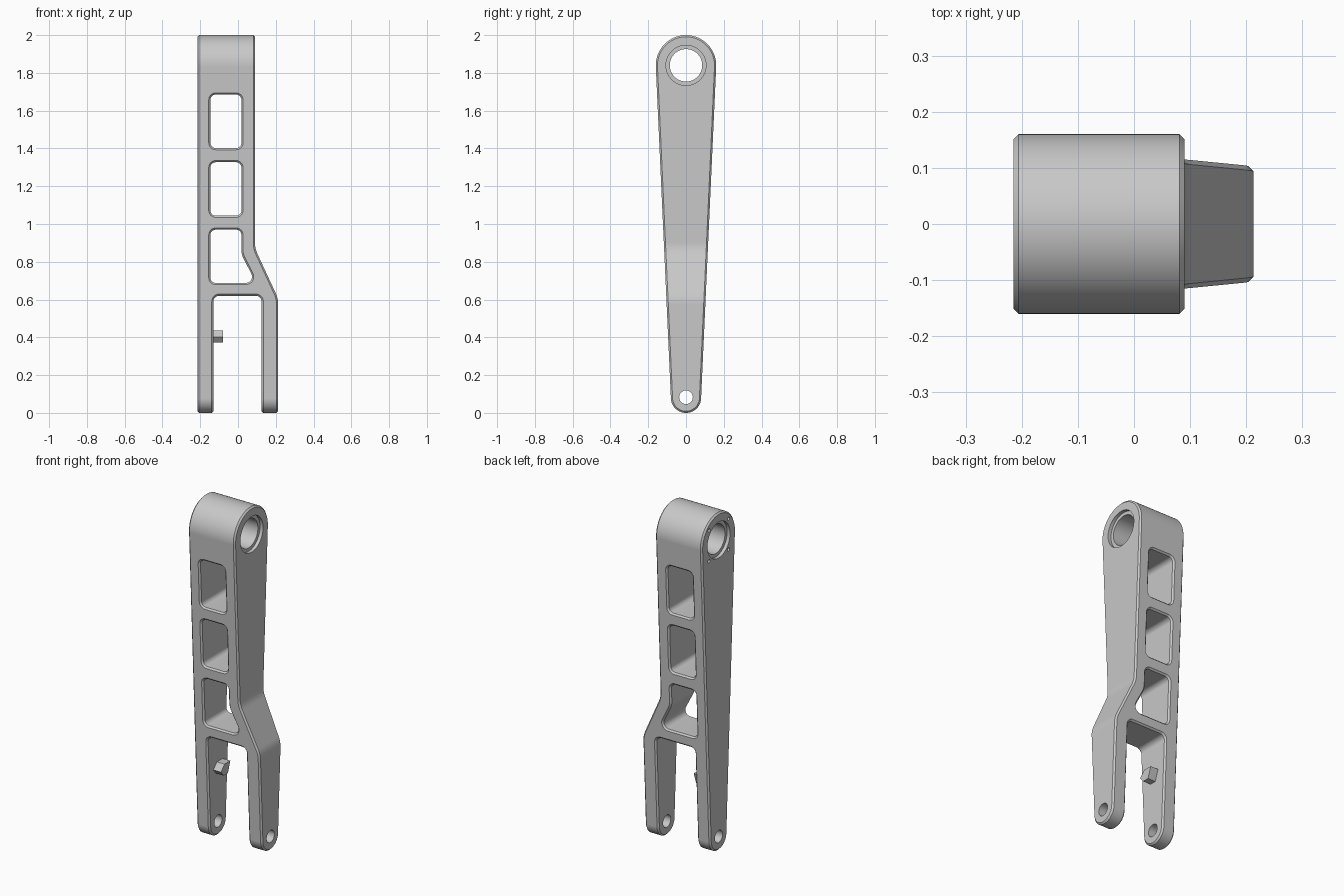
import bpy
import math
from mathutils import Matrix, Vector

cube = bpy.data.objects.get("Cube")
if cube:
    bpy.data.objects.remove(cube, do_unlink=True)

metal = bpy.data.materials.new("satin_grey_metal")
metal.use_nodes = True
GREY = (0.58, 0.58, 0.58, 1)
metal.diffuse_color = GREY
metal.node_tree.nodes["Principled BSDF"].inputs["Base Color"].default_value = GREY


def fillet(corners, steps=8):
    """Round each (x, z, radius) corner of a closed outline."""
    out = []
    for i, (x, z, r) in enumerate(corners):
        p = Vector((x, z))
        if r == 0:
            out.append(p)
            continue
        u = (Vector(corners[i - 1][:2]) - p).normalized()
        v = (Vector(corners[(i + 1) % len(corners)][:2]) - p).normalized()
        half = u.angle(v) / 2
        centre = p + (u + v).normalized() * r / math.sin(half)
        start = p + u * r / math.tan(half) - centre
        sweep = math.pi - 2 * half
        if u.x * v.y - u.y * v.x > 0:
            sweep = -sweep
        for k in range(steps + 1):
            out.append(centre + Matrix.Rotation(sweep * k / steps, 2) @ start)
    return out


def arc(z, r, a0, a1, steps):
    angles = [a0 + (a1 - a0) * k / steps for k in range(steps + 1)]
    return [Vector((r * math.cos(a), z + r * math.sin(a))) for a in angles]


def prism(name, outline, lo, hi, axis):
    """Extrude an outline along 'x' (outline is y, z) or 'y' (outline is x, z)."""
    def place(p, t):
        return (t, p.x, p.y) if axis == 'x' else (p.x, t, p.y)
    n = len(outline)
    verts = [place(p, t) for t in (lo, hi) for p in outline]
    faces = [range(n), range(n, 2 * n)]
    faces += [(i, (i + 1) % n, n + (i + 1) % n, n + i) for i in range(n)]
    mesh = bpy.data.meshes.new(name)
    mesh.from_pydata(verts, [], [tuple(f) for f in faces])
    obj = bpy.data.objects.new(name, mesh)
    bpy.context.collection.objects.link(obj)
    activate(obj)
    bpy.ops.object.mode_set(mode='EDIT')
    bpy.ops.mesh.select_all(action='SELECT')
    bpy.ops.mesh.normals_make_consistent(inside=False)
    bpy.ops.object.mode_set(mode='OBJECT')
    mesh.materials.append(metal)
    return obj


def activate(obj):
    bpy.ops.object.select_all(action='DESELECT')
    obj.select_set(True)
    bpy.context.view_layer.objects.active = obj


def modify(obj, kind, **settings):
    activate(obj)
    mod = obj.modifiers.new(kind.lower(), kind)
    for key, value in settings.items():
        setattr(mod, key, value)
    bpy.ops.object.modifier_apply(modifier=mod.name)


def combine(obj, tool, operation='DIFFERENCE'):
    modify(obj, 'BOOLEAN', object=tool, operation=operation, solver='EXACT')
    bpy.data.objects.remove(tool, do_unlink=True)


def bore(obj, y, z, r, lo, hi, sides=48):
    hole = [p + Vector((y, 0)) for p in arc(z, r, 0, math.tau, sides)[:-1]]
    combine(obj, prism("bore_cutter", hole, lo, hi, 'x'))


# Tapered side outline, a large round eye above a small one
TOP_Z, TOP_R, LOW_Z, LOW_R = 1.84, 0.16, 0.08, 0.08
tilt = math.asin((TOP_R - LOW_R) / (TOP_Z - LOW_Z))
side = arc(TOP_Z, TOP_R, -tilt, math.pi + tilt, 48)
side += arc(LOW_Z, LOW_R, math.pi + tilt, math.tau - tilt, 32)
arm = prism("swing_arm", side, -0.5, 0.5, 'x')

# Front outline with the offset fork
front = [(-0.215, 2.1, 0), (-0.215, -0.1, 0), (-0.13, -0.1, 0), (-0.13, 0.62, 0.03),
         (0.125, 0.62, 0.03), (0.125, -0.1, 0), (0.213, -0.1, 0), (0.213, 0.605, 0.14),
         (0.09, 0.87, 0.14), (0.09, 2.1, 0)]
combine(arm, prism("front_cutter", fillet(front), -0.6, 0.6, 'y'), 'INTERSECT')

# Lightening windows, the lowest following the fork offset
R = 0.028
windows = [[(-0.146, z, R), (0.018, z, R), (0.018, z + 0.283, R), (-0.146, z + 0.283, R)]
           for z in (1.402, 1.044)]
windows.append([(-0.146, 0.688, R), (0.095, 0.688, 0.033), (0.018, 0.84, 0.09),
                (0.018, 0.97, R), (-0.146, 0.97, R)])
for outline in windows:
    combine(arm, prism("window_cutter", fillet(outline), -0.6, 0.6, 'y'))

# Chamfered rims
modify(arm, 'BEVEL', width=0.009, segments=1, limit_method='ANGLE',
       angle_limit=math.radians(50), use_clamp_overlap=False)

# Main bore with a shallow step at each end, and the fork pin hole
bore(arm, 0, TOP_Z, 0.086, -0.6, 0.6, 64)
bore(arm, 0, TOP_Z, 0.106, -0.6, -0.195, 64)
bore(arm, 0, TOP_Z, 0.106, 0.07, 0.6, 64)
bore(arm, 0, 0.083, 0.036, -0.6, 0.6, 32)

# Four small screw holes on the right face
for k in range(4):
    a = math.radians(45 + 90 * k)
    bore(arm, 0.129 * math.cos(a), TOP_Z + 0.129 * math.sin(a), 0.01, -0.6, -0.16, 16)

# Small catch inside the right fork leg
catch = [(-0.045, 0.402, 0), (-0.02, 0.372, 0), (0.02, 0.372, 0),
         (0.042, 0.437, 0), (-0.012, 0.437, 0)]
catch_obj = prism("fork_catch", fillet(catch), -0.135, -0.08, 'x')

for obj in (arm, catch_obj):
    activate(obj)
    bpy.ops.object.shade_smooth_by_angle(angle=math.radians(30))
    modify(obj, 'WEIGHTED_NORMAL', keep_sharp=True)
